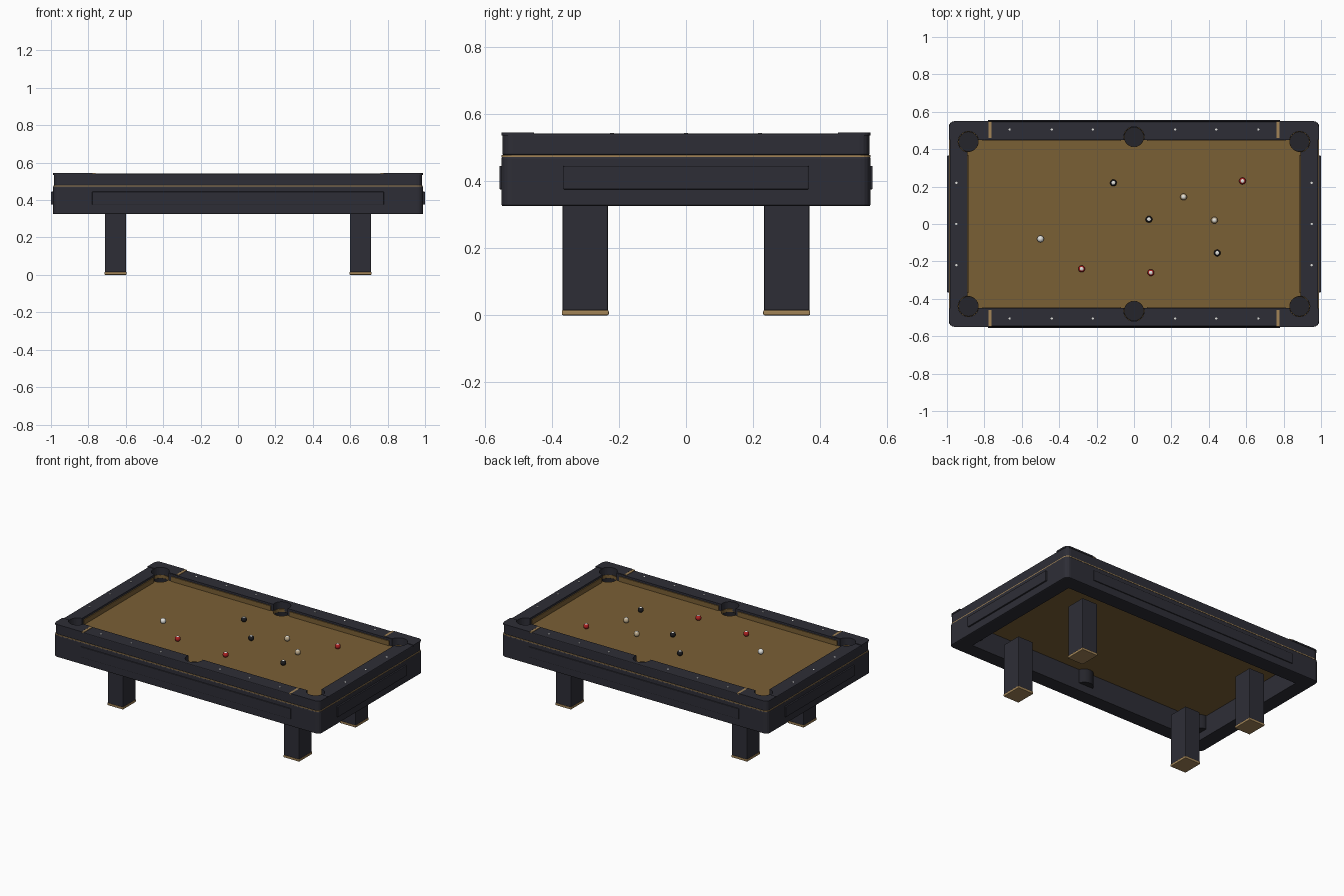
import bpy, bmesh, math
from mathutils import Matrix

if "Cube" in bpy.data.objects:
    bpy.data.objects.remove(bpy.data.objects["Cube"])


def material(name, rgb):
    m = bpy.data.materials.new(name)
    m.diffuse_color = (*rgb, 1)
    m.use_nodes = True
    m.node_tree.nodes["Principled BSDF"].inputs["Base Color"].default_value = m.diffuse_color
    return m


DARK = material("charcoal_wood", (0.027, 0.027, 0.037))
FELT = material("tan_felt", (0.195, 0.115, 0.036))
BRASS = material("brass", (0.36, 0.23, 0.095))
WHITE = material("white", (0.75, 0.75, 0.72))
RED = material("red", (0.42, 0.015, 0.015))
BLACK = material("black", (0.012, 0.012, 0.014))
CREAM = material("cream", (0.5, 0.4, 0.26))
POCKET = material("pocket_black", (0.018, 0.018, 0.024))


def finish(bm, name, mats):
    me = bpy.data.meshes.new(name)
    bm.normal_update()
    bm.to_mesh(me)
    bm.free()
    ob = bpy.data.objects.new(name, me)
    bpy.context.collection.objects.link(ob)
    for m in mats:
        me.materials.append(m)
    return ob


def box(name, x0, x1, y0, y1, z0, z1, mat, corner=0, soft=0):
    """Box with optional rounded vertical corners and softened edges."""
    bm = bmesh.new()
    bmesh.ops.create_cube(bm, size=1)
    for v in bm.verts:
        v.co = ((x0 + x1) / 2 + v.co.x * (x1 - x0), (y0 + y1) / 2 + v.co.y * (y1 - y0),
                (z0 + z1) / 2 + v.co.z * (z1 - z0))
    if corner:
        upright = [e for e in bm.edges if abs(e.verts[0].co.z - e.verts[1].co.z) > 1e-5]
        bmesh.ops.bevel(bm, geom=upright, offset=corner, segments=4, profile=0.5, affect='EDGES')
    if soft:
        rim = [e for e in bm.edges if e.calc_face_angle() > 1]
        bmesh.ops.bevel(bm, geom=rim, offset=soft, segments=2, profile=0.5, affect='EDGES')
    return finish(bm, name, [mat])


def cylinder(name, x, y, z0, z1, r, mat, open_top=False):
    bm = bmesh.new()
    bmesh.ops.create_cone(bm, cap_ends=True, segments=32, radius1=r, radius2=r, depth=z1 - z0,
                          matrix=Matrix.Translation((x, y, (z0 + z1) / 2)))
    if open_top:
        bm.normal_update()
        bmesh.ops.delete(bm, geom=[f for f in bm.faces if f.normal.z > 0.9], context='FACES')
    return finish(bm, name, [mat])


def bake(ob):
    """Turn the modifiers of an object into real geometry."""
    bpy.context.view_layer.update()
    dg = bpy.context.evaluated_depsgraph_get()
    me = bpy.data.meshes.new_from_object(ob.evaluated_get(dg))
    ob.modifiers.clear()
    ob.data = me


def cut(ob, cutters):
    for c in cutters:
        mod = ob.modifiers.new("cut", 'BOOLEAN')
        mod.operation = 'DIFFERENCE'
        mod.solver = 'EXACT'
        mod.object = c
    bake(ob)
    for c in cutters:
        bpy.data.objects.remove(c)


def opening(x, y):
    return box("cutter", -x, x, -y, y, 0.1, 0.8, DARK)


POCKETS = [(sx * 0.885, sy * 0.44) for sx in (-1, 1) for sy in (-1, 1)] + [(0, 0.465), (0, -0.465)]


def holes(r, z0=0.2):
    return [cylinder("cutter", x, y, z0, 0.8, r, DARK) for x, y in POCKETS]


# Table body: apron, brass line, top rail and playing bed
apron = box("apron", -0.99, 0.99, -0.55, 0.55, 0.325, 0.473, DARK, 0.03, 0.006)
cut(apron, [opening(0.89, 0.45)] + holes(0.052, 0.378))
trim = box("trim_line", -0.987, 0.987, -0.549, 0.549, 0.472, 0.478, BRASS, 0.03)
cut(trim, [opening(0.96, 0.52)])
rail = box("top_rail", -0.985, 0.985, -0.547, 0.547, 0.477, 0.541, DARK, 0.03, 0.005)
cut(rail, [opening(0.89, 0.45)] + holes(0.055))
bed = box("playing_bed", -0.955, 0.955, -0.515, 0.515, 0.468, 0.495, FELT)
cut(bed, holes(0.052))

# Corner caps on the rail
for sx in (-1, 1):
    for sy in (-1, 1):
        xs, ys = sorted((sx * 0.778, sx * 0.988)), sorted((sy * 0.452, sy * 0.55))
        cap = box("corner_cap", *xs, *ys, 0.535, 0.545, DARK)
        bm = bmesh.new()
        bm.from_mesh(cap.data)
        edge = [e for e in bm.edges
                if all(abs(v.co.x) > 0.98 and abs(v.co.y) > 0.54 for v in e.verts)]
        bmesh.ops.bevel(bm, geom=edge, offset=0.03, segments=4, profile=0.5, affect='EDGES')
        bm.to_mesh(cap.data)
        bm.free()
        cut(cap, holes(0.055))

# Pocket cups hanging under the bed
for x, y in POCKETS:
    cup = cylinder("pocket_cup", x, y, 0.376, 0.474, 0.055, POCKET, True)
    mod = cup.modifiers.new("wall", 'SOLIDIFY')
    mod.thickness = 0.004
    bake(cup)

# Felt cushions along the inner rail faces
for s in (-1, 1):
    for t in (-1, 1):
        xs, ys = sorted((t * 0.07, t * 0.81)), sorted((s * 0.444, s * 0.452))
        box("long_cushion", *xs, *ys, 0.493, 0.527, FELT)
    xs = sorted((s * 0.884, s * 0.892))
    box("short_cushion", *xs, -0.37, 0.37, 0.493, 0.527, FELT)

# Raised apron panels
for s in (-1, 1):
    ys = sorted((s * 0.54, s * 0.556))
    box("long_panel", -0.78, 0.78, *ys, 0.375, 0.445, DARK, 0, 0.003)
    xs = sorted((s * 0.98, s * 1.0))
    box("end_panel", *xs, -0.365, 0.365, 0.375, 0.445, DARK, 0, 0.003)

# Brass bands and sight markers on the rail
for s in (-1, 1):
    for t in (-1, 1):
        xs, ys = sorted((s * 0.762, s * 0.778)), sorted((t * 0.46, t * 0.548))
        box("rail_band", *xs, *ys, 0.538, 0.5445, BRASS)
    marks = [(m, s * 0.505) for k in (0.22, 0.44, 0.665) for m in (-k, k)]
    marks += [(s * 0.95, m) for m in (-0.22, 0, 0.22)]
    for x, y in marks:
        cylinder("sight_marker", x, y, 0.538, 0.543, 0.006, WHITE)

# Legs with brass feet
for sx in (-1, 1):
    for sy in (-1, 1):
        x, y = sx * 0.655, sy * 0.3
        box("leg", x - 0.057, x + 0.057, y - 0.068, y + 0.068, 0.012, 0.36, DARK, 0, 0.005)
        box("foot", x - 0.059, x + 0.059, y - 0.07, y + 0.07, 0, 0.016, BRASS, 0, 0.004)

# Balls, with a white spot on top
BALLS = [(RED, [(0.58, 0.23), (-0.28, -0.24), (0.09, -0.26)]),
         (BLACK, [(-0.11, 0.22), (0.08, 0.025), (0.445, -0.155)]),
         (CREAM, [(0.265, 0.145), (0.43, 0.02)]),
         (WHITE, [(-0.5, -0.08)])]
for mat, spots in BALLS:
    for x, y in spots:
        bm = bmesh.new()
        bmesh.ops.create_uvsphere(bm, u_segments=24, v_segments=16, radius=0.018)
        for f in bm.faces:
            f.smooth = True
            f.material_index = int(f.calc_center_median().z > 0.0155)
        ball = finish(bm, "ball", [mat, WHITE])
        ball.location = (x, y, 0.513)

# Smooth round parts while keeping hard edges
bpy.ops.object.select_all(action='DESELECT')
for ob in bpy.context.collection.objects:
    if ob.name.startswith(("pocket_cup", "sight_marker", "ball")):
        ob.select_set(True)
        bpy.context.view_layer.objects.active = ob
bpy.ops.object.shade_smooth_by_angle(angle=math.radians(35))
